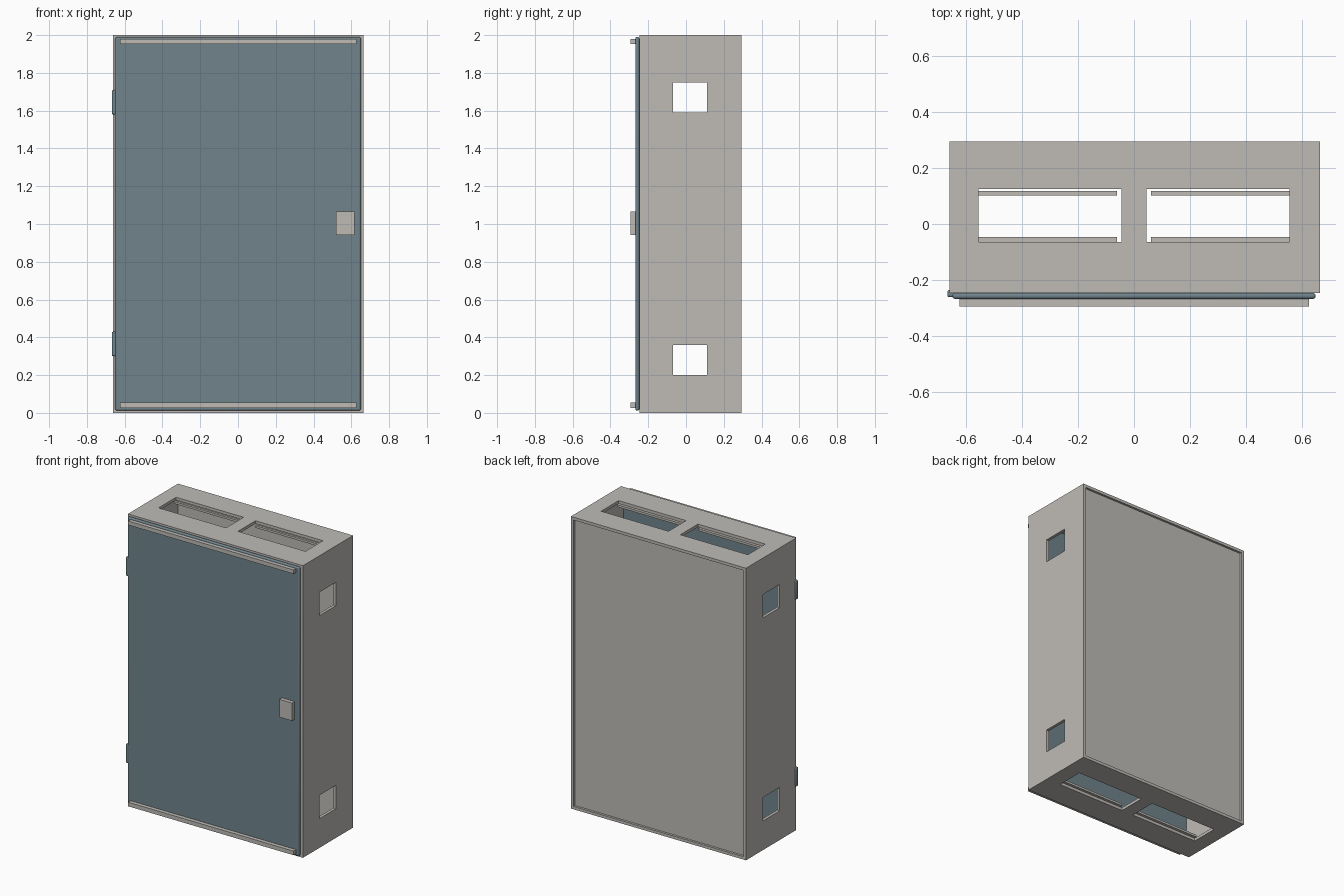
import bpy, bmesh
from mathutils import Vector

if "Cube" in bpy.data.objects:
    bpy.data.objects.remove(bpy.data.objects["Cube"], do_unlink=True)


def make_material(name, rgb):
    mat = bpy.data.materials.new(name)
    mat.use_nodes = True
    mat.diffuse_color = (*rgb, 1)
    mat.node_tree.nodes["Principled BSDF"].inputs["Base Color"].default_value = (*rgb, 1)
    return mat


GREY = make_material("warm grey", (0.52, 0.50, 0.47))
TEAL = make_material("slate teal", (0.16, 0.23, 0.26))


def add_boxes(name, mat, boxes, bevel=0, segments=3):
    """One object from axis-aligned boxes given as (x range, y range, z range)."""
    bm = bmesh.new()
    for ranges in boxes:
        low, high = (Vector(v) for v in zip(*ranges))
        new = bmesh.ops.create_cube(bm, size=1)["verts"]
        for v in new:
            v.co = (low + high) / 2 + v.co * (high - low)
    mesh = bpy.data.meshes.new(name)
    bm.to_mesh(mesh)
    bm.free()
    mesh.materials.append(mat)
    obj = bpy.data.objects.new(name, mesh)
    bpy.context.collection.objects.link(obj)
    if bevel:
        mod = obj.modifiers.new("rounded edges", "BEVEL")
        mod.width, mod.segments = bevel, segments
        bpy.ops.object.select_all(action="DESELECT")
        obj.select_set(True)
        bpy.context.view_layer.objects.active = obj
        bpy.ops.object.shade_smooth_by_angle()
    return obj


# Cabinet shell dimensions
LEFT, RIGHT, WALL = -0.661, 0.665, 0.02
FRONT, BACK, TOP = -0.247, 0.295, 2.0
DEPTH = (FRONT, BACK)
INNER = (LEFT + WALL, RIGHT - WALL)

# Side walls: full panels alternating with bands that hold a window
window_y = (-0.07, 0.11)
bands = [(0.2, 0.36), (1.59, 1.75)]
for name, x in (("right_wall", (LEFT, INNER[0])), ("left_wall", (INNER[1], RIGHT))):
    pieces = []
    bottom = 0
    for band in bands:
        pieces.append((x, DEPTH, (bottom, band[0])))
        pieces.append((x, (FRONT, window_y[0]), band))
        pieces.append((x, (window_y[1], BACK), band))
        bottom = band[1]
    pieces.append((x, DEPTH, (bottom, TOP)))
    add_boxes(name, GREY, pieces)

# Top and bottom plates, each with two long openings and narrow inner flanges
slot_y = (-0.065, 0.125)
slot_in, slot_out = 0.045, 0.556
for name, z, flange_z in (
    ("bottom_plate", (0, WALL), (WALL, 0.035)),
    ("top_plate", (TOP - WALL, TOP), (TOP - 0.035, TOP - WALL)),
):
    add_boxes(name, GREY, [
        (INNER, (FRONT, slot_y[0]), z),
        (INNER, (slot_y[1], BACK), z),
        ((INNER[0], -slot_out), slot_y, z),
        ((-slot_in, slot_in), slot_y, z),
        ((slot_out, INNER[1]), slot_y, z),
    ])
    flanges = []
    for x in ((-slot_out, -0.06), (0.06, slot_out)):
        flanges.append((x, (slot_y[0] - 0.01, -0.046), flange_z))
        flanges.append((x, (0.102, 0.119), flange_z))
    add_boxes(name + "_flanges", GREY, flanges)

# Recessed back panel
add_boxes("back_panel", GREY, [(INNER, (0.265, 0.28), (WALL, TOP - WALL))])

# Door with rolled edges
add_boxes("door", TEAL, [((-0.65, 0.65), (-0.268, FRONT), (0.012, 1.99))], bevel=0.009)

# Hinges on the right edge of the door
hinges = [((-0.668, -0.64), (-0.262, -0.236), z) for z in ((0.3, 0.43), (1.58, 1.71))]
add_boxes("hinges", TEAL, hinges, bevel=0.007)

# Rails along the top and bottom of the door, and the latch
rails = [((-0.625, 0.627), (-0.295, -0.267), z) for z in ((0.026, 0.054), (1.952, 1.979))]
add_boxes("door_rails", GREY, rails)
add_boxes("latch", GREY, [((0.52, 0.617), (-0.295, -0.267), (0.943, 1.065))])
